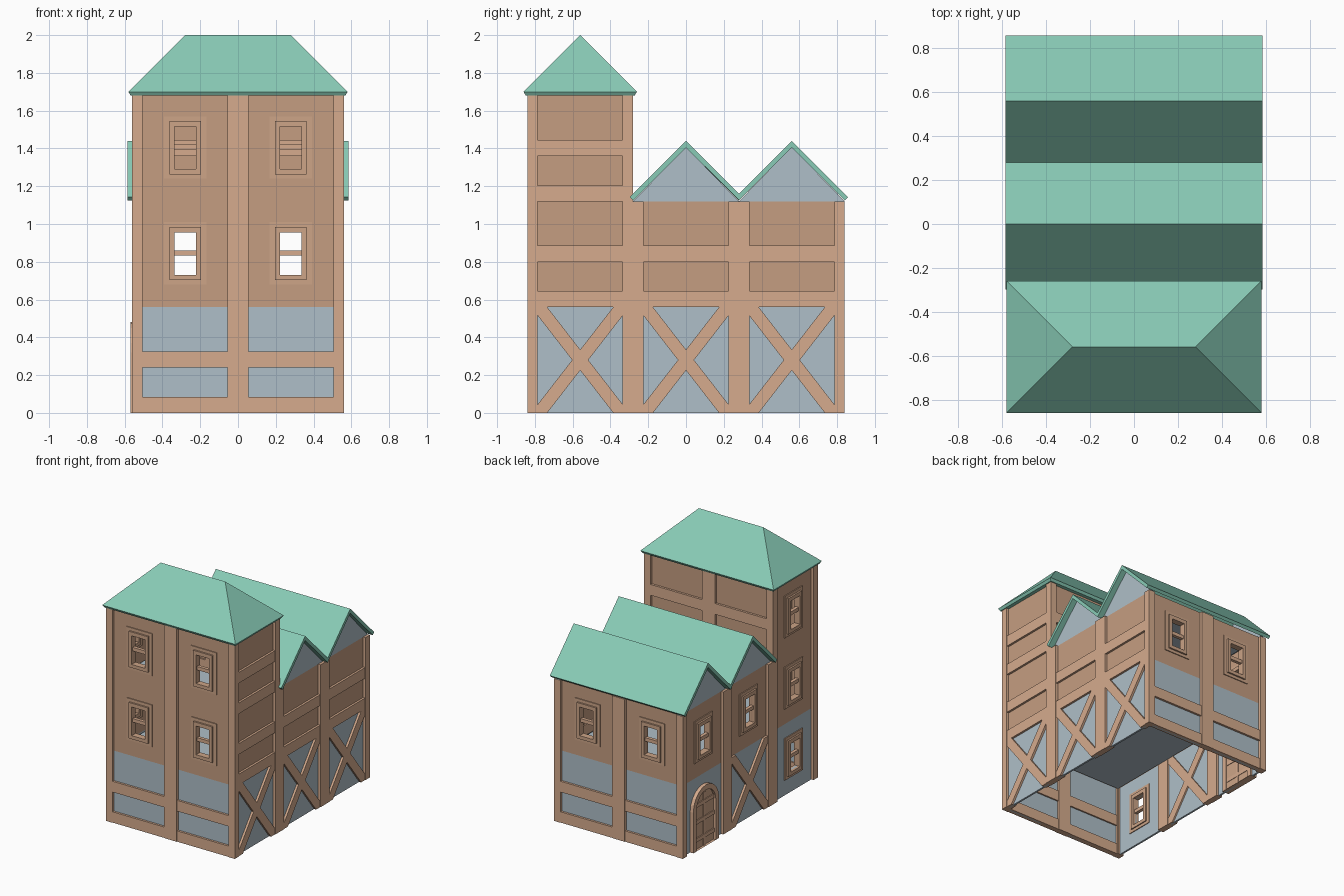
import bpy, bmesh
from math import pi, sin, cos

if "Cube" in bpy.data.objects:
    bpy.data.objects.remove(bpy.data.objects["Cube"])

C = 0.56      # size of one wall module (width and storey height)
H = C / 2
T = 0.05      # wall thickness
POST = 0.225  # inner edge of the posts
EDGE = {"front": 0, "right": pi / 2, "back": pi, "left": -pi / 2}


def material(name, rgb):
    m = bpy.data.materials.new(name)
    m.diffuse_color = (*rgb, 1)
    m.use_nodes = True
    m.node_tree.nodes["Principled BSDF"].inputs["Base Color"].default_value = m.diffuse_color
    return m


timber = material("timber", (0.67, 0.41, 0.27))
brown = material("brown_panel", (0.56, 0.34, 0.22))
trim = material("window_trim", (0.61, 0.375, 0.245))
plaster = material("blue_plaster", (0.43, 0.52, 0.58))
green = material("green_roof", (0.25, 0.60, 0.47))


def prism(bm, pts, y0, y1, mat=0):
    """Extrude an (x, z) outline from y0 to y1."""
    a, b = [[bm.verts.new((x, y, z)) for x, z in pts] for y in (y0, y1)]
    faces = [bm.faces.new(a), bm.faces.new(b[::-1])]
    n = len(pts)
    for i in range(n):
        j = (i + 1) % n
        faces.append(bm.faces.new((a[i], b[i], b[j], a[j])))
    for f in faces:
        f.material_index = mat


def ring(bm, outer, inner, y0, y1, mat=0):
    """Frame between two outlines with equal point counts."""
    loops = [[bm.verts.new((x, y, z)) for x, z in pts]
             for pts, y in ((outer, y0), (outer, y1), (inner, y1), (inner, y0))]
    n = len(outer)
    for k in range(4):
        p, q = loops[k], loops[(k + 1) % 4]
        for i in range(n):
            j = (i + 1) % n
            bm.faces.new((p[i], p[j], q[j], q[i])).material_index = mat


def rect(x0, x1, z0, z1):
    return [(x0, z0), (x1, z0), (x1, z1), (x0, z1)]


def finish(bm, name, mats):
    bmesh.ops.recalc_face_normals(bm, faces=bm.faces)
    me = bpy.data.meshes.new(name)
    bm.to_mesh(me)
    bm.free()
    for m in mats:
        me.materials.append(m)
    return me


def place(name, me, loc=(0, 0, 0), rot=0):
    ob = bpy.data.objects.new(name, me)
    ob.location = loc
    ob.rotation_euler.z = rot
    bpy.context.collection.objects.link(ob)
    return ob


def arch(r, spring, steps=10):
    return [(-r, 0)] + [(-r * cos(pi * i / steps), spring + r * sin(pi * i / steps))
                        for i in range(steps + 1)] + [(r, 0)]


def wall(kind, fill):
    """One wall module; outer face at y = 0, looking towards -y."""
    bm = bmesh.new()
    for s in (-1, 1):
        prism(bm, rect(*sorted((s * POST, s * H)), 0, C), 0, T)
    panel = rect(-POST, POST, 0, C)
    if kind == "window":
        hole = rect(-0.057, 0.057, 0.17, 0.395)
        ring(bm, panel, hole, 0.02, T - 0.015, 1)
        ring(bm, rect(-0.112, 0.112, 0.12, 0.45), hole, 0.013, T - 0.009, 2)
        ring(bm, rect(-0.083, 0.083, 0.143, 0.425), hole, 0.0, T, 2)
        prism(bm, rect(-0.057, 0.057, 0.272, 0.30), 0.012, T - 0.012)
    else:
        prism(bm, panel, 0.02, T - 0.015, 1)
    if kind == "beam":
        for z0, z1 in ((0, 0.085), (0.24, 0.325)):
            prism(bm, rect(-POST, POST, z0, z1), 0.003, T - 0.003)
    if kind == "brace":
        for s in (-1, 1):
            prism(bm, [(s * 0.175, 0), (s * 0.26, 0), (-s * 0.175, C), (-s * 0.26, C)],
                  0.003, T - 0.003)
    if kind == "door":
        ring(bm, arch(0.16, 0.32), arch(0.12, 0.32), -0.008, T)
        prism(bm, arch(0.125, 0.32), 0.012, T - 0.008, 2)
        for z in (0.06, 0.20, 0.33):
            prism(bm, rect(-0.12, 0.12, z, z + 0.03), 0.005, T - 0.004)
        prism(bm, rect(-0.012, 0.012, 0.0, 0.42), 0.007, T - 0.005)
    return finish(bm, f"{kind}_wall", [timber, fill, trim])


# wall layout: side, position along the side, distance from centre, modules by storey
layout = []
for x in (-H, H):
    layout.append(("front", (x, -1.5 * C), ("beam", "window", "window")))
    layout.append(("back", (x, 1.5 * C), ("beam", "window")))
    layout.append(("back", (x, -H), (None, None, "beam")))
for y in (-C, 0, C):
    third = ("beam",) if y < 0 else ()
    layout.append(("right", (C, y), ("brace", "beam") + third))
layout += [("left", (-C, -C), ("window", "window", "window")),
           ("left", (-C, 0), ("brace", "window")),
           ("left", (-C, C), ("door", "window"))]

modules = {}
for side, (x, y), kinds in layout:
    for storey, kind in enumerate(kinds):
        if kind:
            fill = brown if storey else plaster
            key = (kind, fill.name)
            if key not in modules:
                modules[key] = wall(kind, fill)
            place(f"{side}_{kind}_wall", modules[key], (x, y, storey * C), EDGE[side])

# floors between storeys
for z in (C, 2 * C):
    bm = bmesh.new()
    prism(bm, rect(-C + T, C - T, z - 0.01, z), -1.5 * C + T, 1.5 * C - T)
    place("floor", finish(bm, "floor", [plaster]))

# double gable roof, profile drawn along the depth of the house
bm = bmesh.new()
prism(bm, [(-0.2975, 1.1425), (0, 1.44), (0.28, 1.16), (0.56, 1.44), (0.8575, 1.1425),
           (0.84, 1.125), (0.56, 1.405), (0.28, 1.125), (0, 1.405), (-0.28, 1.125)],
      -0.585, 0.585)
place("double_gable_roof", finish(bm, "double_gable_roof", [green]), rot=pi / 2)

# plaster triangles under the gables
bm = bmesh.new()
for s in (-1, 1):
    for c in (0, C):
        y0, y1 = sorted((s * 0.54, s * 0.515))
        prism(bm, [(c - H, 2 * C), (c + H, 2 * C), (c, 1.407)], y0, y1)
place("gable_infill", finish(bm, "gable_infill", [plaster]), rot=pi / 2)

# hipped tower roof: soffit ring, eaves ring, ridge
bm = bmesh.new()
rings = [[bm.verts.new((sx * (C + o), sy * (H + o), z))
          for sx, sy in ((-1, -1), (1, -1), (1, 1), (-1, 1))]
         for o, z in ((0.008, 1.68), (0.02, 1.70))]
low, eave = rings
ridge = [bm.verts.new((s * H, 0, 2.0)) for s in (-1, 1)]
bm.faces.new(low[::-1])
for i in range(4):
    j = (i + 1) % 4
    bm.faces.new((low[i], low[j], eave[j], eave[i]))
bm.faces.new((eave[0], eave[1], ridge[1], ridge[0]))
bm.faces.new((eave[2], eave[3], ridge[0], ridge[1]))
bm.faces.new((eave[1], eave[2], ridge[1]))
bm.faces.new((eave[3], eave[0], ridge[0]))
place("tower_hip_roof", finish(bm, "tower_hip_roof", [green]), (0, -C, 0))
